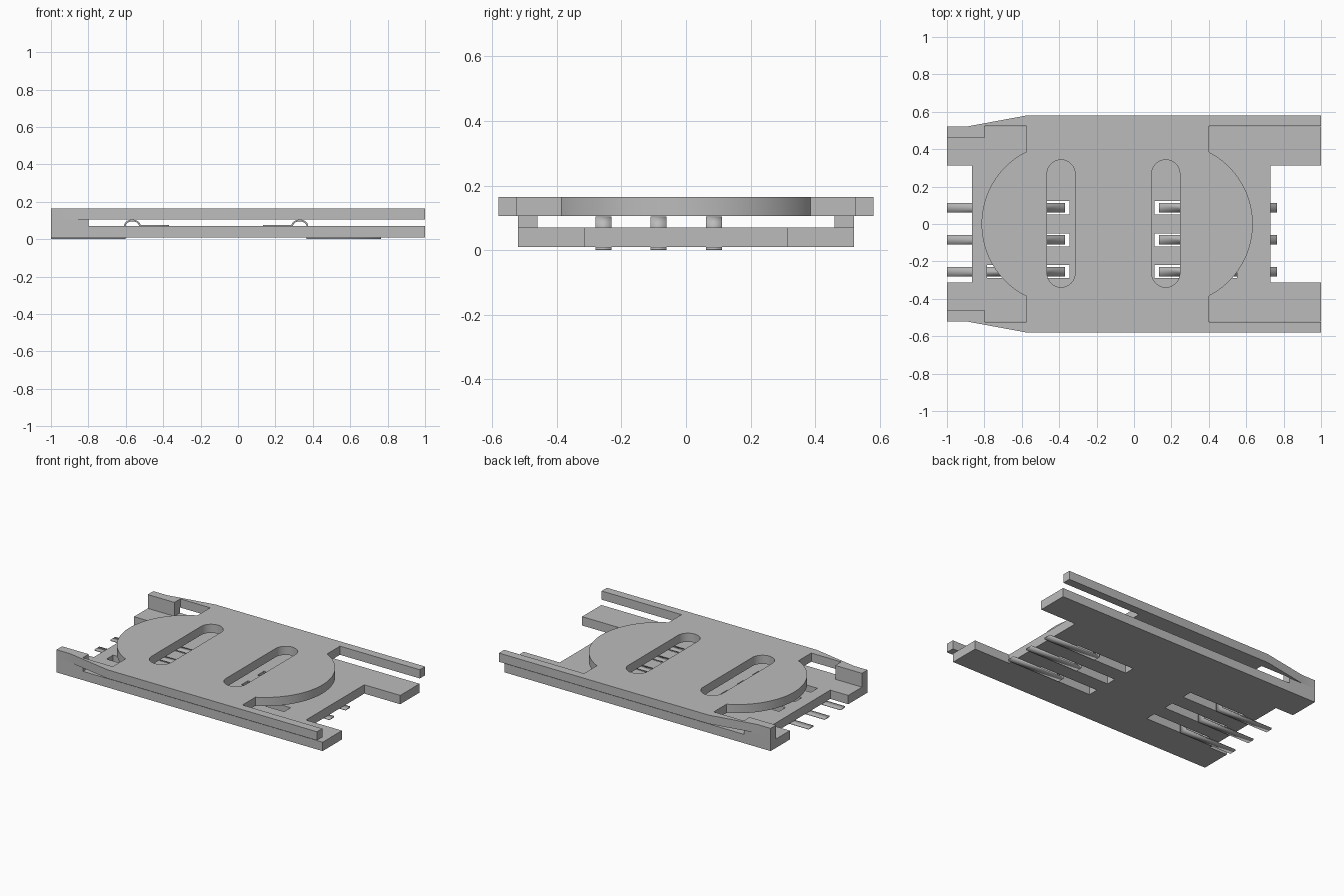
import bpy, bmesh, math

if "Cube" in bpy.data.objects:
    bpy.data.objects.remove(bpy.data.objects["Cube"], do_unlink=True)

grey = bpy.data.materials.new("plain grey")
grey.use_nodes = True
grey.diffuse_color = (0.5, 0.5, 0.5, 1)
grey.node_tree.nodes["Principled BSDF"].inputs["Base Color"].default_value = (0.5, 0.5, 0.5, 1)

MID = -0.1175                      # mirror line of the contact layout
CONTACT_Y = (0.087, -0.085, -0.255)


def finish(obj):
    """Assign the colour and smooth only the rounded faces."""
    obj.data.materials.clear()
    obj.data.materials.append(grey)
    bpy.ops.object.select_all(action='DESELECT')
    obj.select_set(True)
    bpy.context.view_layer.objects.active = obj
    bpy.ops.object.shade_smooth_by_angle(angle=math.radians(30))


def slab(name, loops, z0, z1):
    """Extrude an outline, with inner loops as holes, from z0 to z1."""
    curve = bpy.data.curves.new(name, 'CURVE')
    curve.dimensions = '2D'
    curve.fill_mode = 'BOTH'
    curve.extrude = (z1 - z0) / 2
    for loop in loops:
        spline = curve.splines.new('POLY')
        spline.points.add(len(loop) - 1)
        for point, (x, y) in zip(spline.points, loop):
            point.co = (x, y, 0, 1)
        spline.use_cyclic_u = True
    obj = bpy.data.objects.new(name, curve)
    bpy.context.collection.objects.link(obj)
    obj.location.z = (z0 + z1) / 2
    bpy.ops.object.select_all(action='DESELECT')
    obj.select_set(True)
    bpy.context.view_layer.objects.active = obj
    bpy.ops.object.convert(target='MESH')
    obj = bpy.context.object
    bm = bmesh.new()
    bm.from_mesh(obj.data)
    bmesh.ops.remove_doubles(bm, verts=bm.verts, dist=0.0001)
    bmesh.ops.recalc_face_normals(bm, faces=bm.faces)
    bm.to_mesh(obj.data)
    bm.free()
    finish(obj)


def rect(x0, x1, y0, y1):
    return [(x0, y0), (x1, y0), (x1, y1), (x0, y1)]


def arc(cx, cy, r, a0, a1, n=24):
    return [(cx + r * math.cos(math.radians(a0 + (a1 - a0) * i / n)),
             cy + r * math.sin(math.radians(a0 + (a1 - a0) * i / n))) for i in range(n + 1)]


def flip_y(points):
    return [(x, -y) for x, y in reversed(points)]


# Base plate with end notches and contact windows
base = [(-0.865, 0.313), (-1, 0.313), (-1, 0.52), (1, 0.52), (1, 0.313), (0.73, 0.313)]
windows = []
for y in CONTACT_Y:
    for x0, x1 in ((-0.785, -0.345), (2 * MID + 0.345, 2 * MID + 0.785)):
        windows.append(rect(x0, x1, y - 0.035, y + 0.035))
slab("base_plate", [base + flip_y(base)] + windows, 0.01, 0.07)

# Cover plate with side rails, bulging ends and two rounded slots
side = [(-0.575, 0.385), (-0.575, 0.523), (-0.8, 0.523), (-0.8, 0.46), (-1, 0.46), (-1, 0.52),
        (-0.9, 0.52), (-0.575, 0.58), (1, 0.58), (1, 0.523), (0.4, 0.523), (0.4, 0.385)]
swing = 63
front_bulge = arc(0.202, 0, 0.433, swing, -swing, 40)[1:-1]
back_bulge = arc(-0.382, 0, 0.433, 180 + swing, 180 - swing, 40)[1:-1]
slots = [arc(cx, 0.268, 0.075, 0, 180) + arc(cx, -0.263, 0.075, 180, 360)
         for cx in (-0.39, 0.17)]
slab("cover_plate", [side + front_bulge + flip_y(side) + back_bulge] + slots, 0.105, 0.164)

# Posts joining the two plates
for name, s in (("left_post", 1), ("right_post", -1)):
    slab(name, [rect(-1, -0.8, min(s * 0.46, s * 0.52), max(s * 0.46, s * 0.52))], 0.07, 0.105)


def contact(name, y, mirrored):
    """Bent metal strip: flat tail, upright leg, arch and flat tip."""
    arch = [(-0.565 + 0.04 * math.cos(math.pi * (1 - i / 16)),
             0.071 + 0.029 * math.sin(math.pi * i / 16)) for i in range(17)]
    path = [(-1, 0.005), (-0.605, 0.005)] + arch + [(-0.37, 0.071)]
    if mirrored:
        path = [(2 * MID - x, z) for x, z in path]
    bm = bmesh.new()
    rows = [[bm.verts.new((x, y + d, z)) for d in (-0.025, 0.025)] for x, z in path]
    for a, b in zip(rows, rows[1:]):
        bm.faces.new((a[0], b[0], b[1], a[1]))
    mesh = bpy.data.meshes.new(name)
    bm.to_mesh(mesh)
    bm.free()
    obj = bpy.data.objects.new(name, mesh)
    bpy.context.collection.objects.link(obj)
    solid = obj.modifiers.new("thickness", 'SOLIDIFY')
    solid.thickness = 0.009
    solid.offset = 0
    solid.use_even_offset = True
    finish(obj)


# Two rows of spring contacts
for i, y in enumerate(CONTACT_Y, 1):
    contact(f"spring_contact_a{i}", y, False)
    contact(f"spring_contact_b{i}", y, True)
